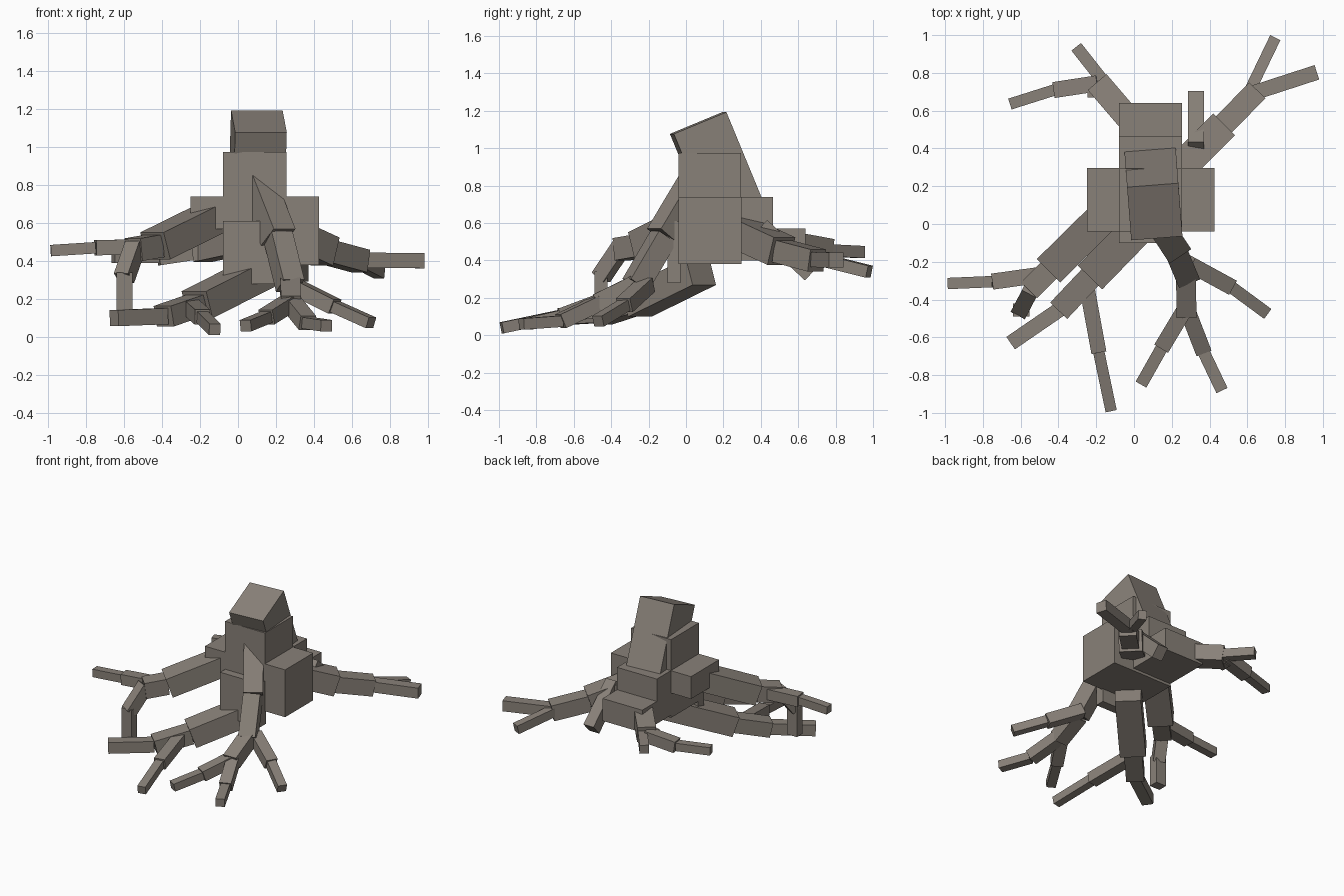
import bpy, bmesh
from mathutils import Vector, Matrix

if "Cube" in bpy.data.objects:
    bpy.data.objects.remove(bpy.data.objects["Cube"])

bark = bpy.data.materials.new("grey_brown_bark")
bark.diffuse_color = (0.25, 0.22, 0.19, 1)
bark.use_nodes = True
bark.node_tree.nodes["Principled BSDF"].inputs["Base Color"].default_value = bark.diffuse_color


def add_box(name, matrix):
    bm = bmesh.new()
    bmesh.ops.create_cube(bm, size=1, matrix=matrix)
    mesh = bpy.data.meshes.new(name)
    bm.to_mesh(mesh)
    bm.free()
    mesh.materials.append(bark)
    bpy.context.collection.objects.link(bpy.data.objects.new(name, mesh))


def block(name, x, y, z):
    """Upright box from its extents."""
    c = [(a + b) / 2 for a, b in (x, y, z)]
    s = [b - a for a, b in (x, y, z)]
    add_box(name, Matrix.Translation(c) @ Matrix.Diagonal((*s, 1)))


def beam(name, p, q, w, h, side=None):
    """Box running from p to q; its width stays level unless side is given."""
    p, q = Vector(p), Vector(q)
    d = (q - p).normalized()
    s = Vector(side) if side else d.cross((0, 0, 1))
    s.normalize()
    u = s.cross(d)
    m = Matrix((s * w, d * (q - p).length, u * h)).transposed().to_4x4()
    add_box(name, Matrix.Translation((p + q) / 2) @ m)


def root(name, points, sizes):
    """Chain of beams, each thinner than the last."""
    for i, (w, h) in enumerate(sizes):
        beam(f"{name}_{i + 1}", points[i], points[i + 1], w, h)


# stump body
block("trunk", (-.08, .255), (-.04, .295), (.38, .975))
block("right_burl", (.1, .425), (-.04, .297), (.38, .74))
block("left_burl", (-.25, .1), (-.04, .297), (.57, .74))
block("back_upper_burl", (-.08, .255), (.2, .465), (.4, .74))
block("back_lower_burl", (-.08, .255), (.2, .64), (.4, .57))
block("front_burl", (-.08, .255), (-.1, -.03), (.28, .61))

# leaning broken top
beam("broken_top", (.11, .065, 1.135), (.095, .265, .65), .272, .305, (.997, .078, 0))

# front right root
root("front_right_root",
     [(.10, .05, .81), (.212, -.12, .526), (.275, -.27, .27), (.278, -.475, .17)],
     [(.137, .15), (.12, .12), (.105, .105)])
root("front_right_fork_a", [(.27, -.45, .18), (.15, -.65, .105), (.04, -.845, .06)],
     [(.085, .08), (.065, .06)])
root("front_right_fork_b", [(.28, -.45, .18), (.365, -.67, .075), (.465, -.88, .06)],
     [(.085, .08), (.065, .06)])
root("front_right_fork_c", [(.29, -.21, .27), (.51, -.33, .16), (.70, -.47, .075)],
     [(.085, .08), (.065, .06)])

# front left low root
root("front_left_root",
     [(.12, .08, .34), (-.215, -.265, .17), (-.39, -.45, .11), (-.652, -.63, .10)],
     [(.18, .15), (.125, .11), (.08, .085)])
root("front_left_fork", [(-.25, -.33, .16), (-.187, -.675, .105), (-.122, -.985, .04)],
     [(.08, .08), (.06, .06)])

# left high root with a prop reaching down
root("left_root", [(-.1, .1, .645), (-.435, -.23, .48), (-.55, -.345, .46)],
     [(.175, .15), (.12, .12)])
root("left_fork", [(-.5, -.27, .475), (-.75, -.305, .47), (-.985, -.315, .455)],
     [(.085, .08), (.06, .06)])
beam("left_prop_upper", (-.54, -.34, .48), (-.6, -.455, .31), .085, .085)
beam("left_prop_lower", (-.597, -.455, .34), (-.597, -.455, .11), .085, .07, (1, 0, 0))

# back right root
root("back_right_root", [(.2, .25, .57), (.46, .51, .45), (.645, .7, .4)],
     [(.163, .155), (.12, .12)])
beam("back_right_fork_a", (.62, .69, .405), (.968, .803, .402), .08, .08)
beam("back_right_fork_b", (.61, .70, .41), (.745, .98, .34), .06, .065)

# small back root
beam("back_stub_root", (.328, .40, .58), (.328, .67, .33), .085, .1)

# back left root
root("back_left_root",
     [(.02, .50, .50), (-.19, .745, .455), (-.42, .71, .42), (-.657, .635, .42)],
     [(.13, .12), (.085, .085), (.06, .06)])
beam("back_left_fork", (-.15, .74, .455), (-.305, .937, .445), .065, .065)
beam("back_left_knuckle", (-.16, .71, .45), (-.24, .71, .44), .08, .085)
